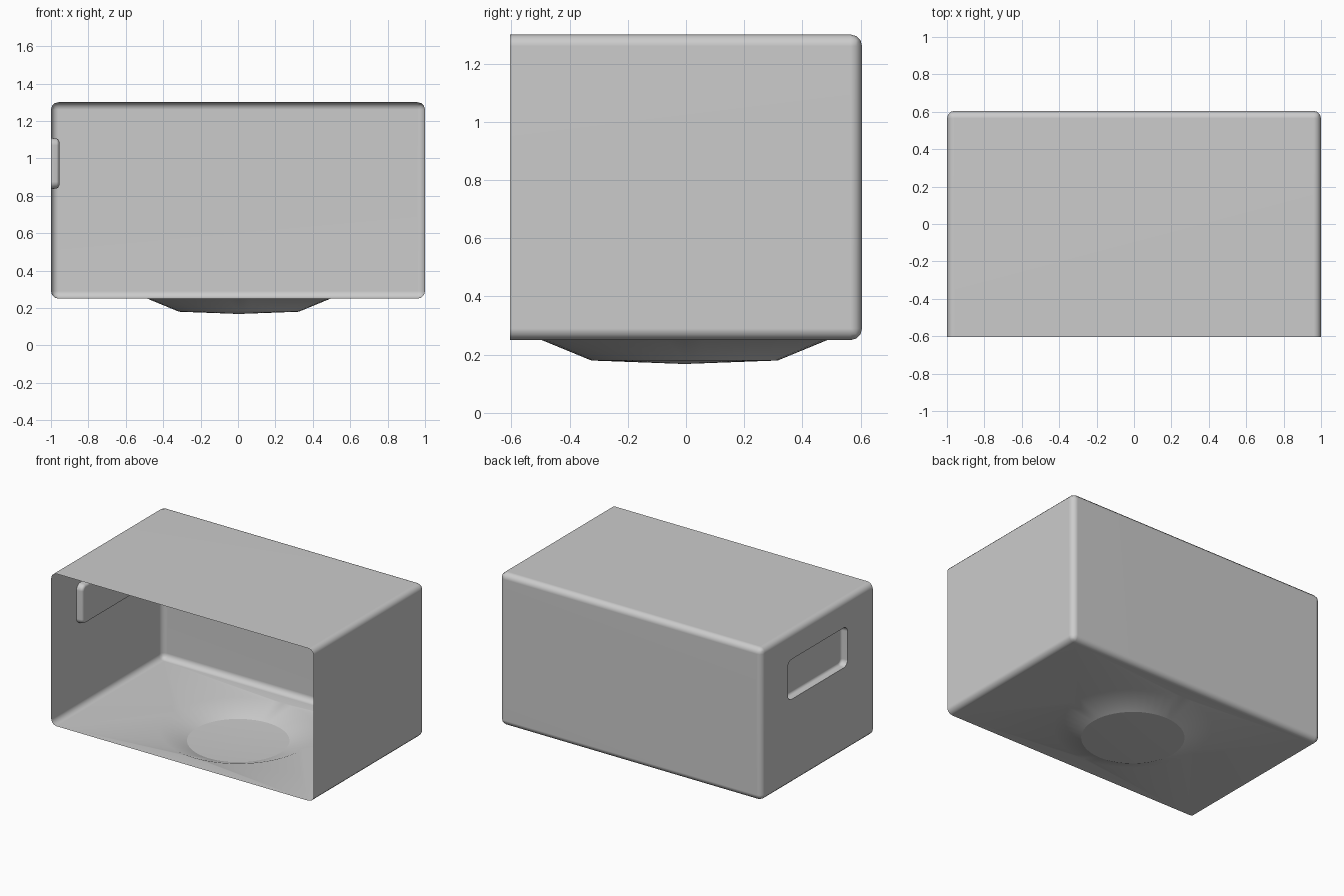
import bpy, bmesh, math
from mathutils import Vector

if "Cube" in bpy.data.objects:
    bpy.data.objects.remove(bpy.data.objects["Cube"])

bm = bmesh.new()


def press(normal, rings, centre=None, sharp_ring=None):
    """Replace a flat wall with the same wall carrying a pressed-in shape."""
    bm.normal_update()
    walls = [f for f in bm.faces if f.normal.dot(Vector(normal)) > 0.999]
    wall = max(walls, key=lambda f: f.calc_area())
    border = list(wall.edges)
    bmesh.ops.delete(bm, geom=[wall], context='FACES_ONLY')
    loops = [[bm.verts.new(p) for p in r] for r in rings]
    n = len(loops[0])
    hole = [bm.edges.new((loops[0][i], loops[0][(i + 1) % n])) for i in range(n)]
    bmesh.ops.triangle_fill(bm, edges=border + hole, use_beauty=True, normal=normal)
    for a, b in zip(loops, loops[1:]):
        for i in range(n):
            j = (i + 1) % n
            bm.faces.new((a[i], a[j], b[j], b[i]))
    last = loops[-1]
    if centre:
        c = bm.verts.new(centre)
        for i in range(n):
            bm.faces.new((last[i], last[(i + 1) % n], c))
    else:
        bm.faces.new(last)
    if sharp_ring is not None:
        r = loops[sharp_ring]
        for i in range(n):
            bm.edges.get((r[i], r[(i + 1) % n])).smooth = False


def circle(r, z, n=48):
    return [(0.005 + r * math.cos(2 * math.pi * i / n),
             -0.005 + r * math.sin(2 * math.pi * i / n), z) for i in range(n)]


def rounded_rect(x, inset, radius):
    y0, y1, z0, z1 = -0.33 + inset, 0.32 - inset, 0.835 + inset, 1.11 - inset
    corners = [(y1, z1), (y0, z1), (y0, z0), (y1, z0)]
    signs = [(-1, -1), (1, -1), (1, 1), (-1, 1)]
    pts = []
    for k, ((y, z), (sy, sz)) in enumerate(zip(corners, signs)):
        for s in range(5):
            a = math.pi / 2 * (k + s / 4)
            pts.append((x, y + sy * radius + radius * math.cos(a),
                        z + sz * radius + radius * math.sin(a)))
    return pts


# open-fronted shell with rounded edges
bmesh.ops.create_cube(bm, size=1)
for v in bm.verts:
    v.co = (v.co.x * 2, v.co.y * 1.21, 0.775 + v.co.z * 1.05)
front = [f for f in bm.faces if f.normal.y < -0.9]
bmesh.ops.delete(bm, geom=front, context='FACES')
bmesh.ops.bevel(bm, geom=[e for e in bm.edges if not e.is_boundary],
                offset=0.04, segments=3, profile=0.5, affect='EDGES')

# turntable dish in the bottom
press((0, 0, -1), [circle(0.49, 0.25), circle(0.32, 0.18)],
      centre=(0.005, -0.005, 0.168), sharp_ring=1)

# shallow pocket in the left wall
press((-1, 0, 0), [rounded_rect(-1, 0, 0.04), rounded_rect(-0.97, 0.004, 0.036),
                   rounded_rect(-0.96, 0.01, 0.03), rounded_rect(-0.955, 0.022, 0.02)])

bmesh.ops.recalc_face_normals(bm, faces=bm.faces)
bm.normal_update()
back = max(bm.faces, key=lambda f: f.calc_center_median().y)
if back.normal.y < 0:
    bmesh.ops.reverse_faces(bm, faces=bm.faces)

mesh = bpy.data.meshes.new("oven_cavity")
bm.to_mesh(mesh)
bm.free()
shell = bpy.data.objects.new("oven_cavity", mesh)
bpy.context.collection.objects.link(shell)
bpy.context.view_layer.objects.active = shell
shell.select_set(True)
bpy.ops.object.shade_smooth_by_angle(angle=math.radians(40))
wn = shell.modifiers.new("weighted_normals", 'WEIGHTED_NORMAL')
wn.keep_sharp = True
